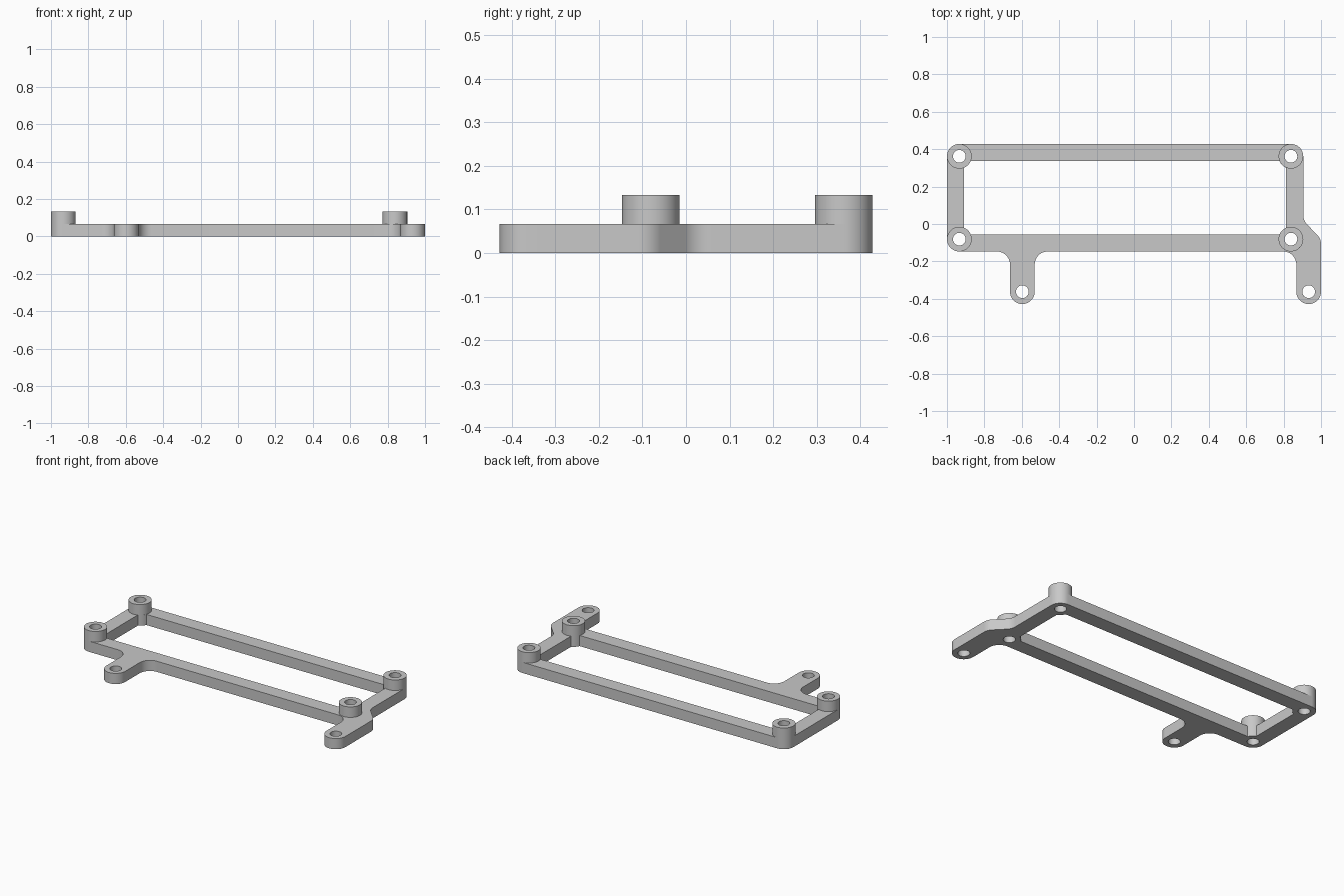
import bpy
from math import radians, sin, cos, acos, asin, degrees

if "Cube" in bpy.data.objects:
    bpy.data.objects.remove(bpy.data.objects["Cube"])

PLATE, TOP = 0.067, 0.133        # plate and post heights
R, HOLE, FILLET = 0.066, 0.034, 0.07
BAR = 0.092                      # width of the frame bars
LEFT, RIGHT, FRONT, BACK = -0.934, 0.839, -0.081, 0.362
TAB_Y = -0.362

grey = bpy.data.materials.new("plain grey")
grey.use_nodes = True
colour = (0.58, 0.58, 0.58, 1)
grey.diffuse_color = colour
grey.node_tree.nodes["Principled BSDF"].inputs["Base Color"].default_value = colour


def arc(cx, cy, r, start, end, steps=12):
    angles = [radians(start + (end - start) * i / steps) for i in range(steps + 1)]
    return [(cx + r * cos(a), cy + r * sin(a)) for a in angles]


def circle(cx, cy, r):
    return arc(cx, cy, r, 0, 360, 48)[:-1]


def extrude_outline(name, loops, z0, z1):
    """Fill the first loop, leave the others as holes, and extrude from z0 to z1."""
    curve = bpy.data.curves.new(name, "CURVE")
    curve.dimensions = "2D"
    curve.fill_mode = "BOTH"
    curve.extrude = (z1 - z0) / 2
    for loop in loops:
        spline = curve.splines.new("POLY")
        spline.points.add(len(loop) - 1)
        for point, (x, y) in zip(spline.points, loop):
            point.co = (x, y, 0, 1)
        spline.use_cyclic_u = True
    obj = bpy.data.objects.new(name, curve)
    bpy.context.collection.objects.link(obj)
    obj.location.z = (z0 + z1) / 2
    bpy.ops.object.select_all(action="DESELECT")
    obj.select_set(True)
    bpy.context.view_layer.objects.active = obj
    bpy.ops.object.convert(target="MESH")
    obj = bpy.context.object
    obj.name = name
    obj.data.materials.clear()
    obj.data.materials.append(grey)
    bpy.ops.object.shade_smooth_by_angle(angle=radians(30))


# Outer edge of the frame, with the two screw tabs and their fillets
fillet_y = FRONT - R - FILLET
tab_a, tab_b = -0.597, 0.934
outer = (
    arc(LEFT, BACK, R, 90, 180)
    + arc(LEFT, FRONT, R, 180, 270)
    + arc(tab_a - R - FILLET, fillet_y, FILLET, 90, 0)
    + arc(tab_a, TAB_Y, R, 180, 360, 24)
    + arc(tab_a + R + FILLET, fillet_y, FILLET, 180, 90)
    + arc(tab_b - R - FILLET, fillet_y, FILLET, 90, 0)
    + arc(tab_b, TAB_Y, R, 180, 360, 24)
    + arc(tab_b + R - FILLET, -0.108, FILLET, 0, 45)
    + arc(RIGHT + R + FILLET, 0.047, FILLET, 225, 180)
    + arc(RIGHT, BACK, R, 0, 90)
)

# Inner opening, where each corner post bulges in past the bars
inset = BAR - R
near, far = degrees(asin(inset / R)), degrees(acos(inset / R))
inner = (
    arc(LEFT, FRONT, R, far, near)
    + arc(RIGHT, FRONT, R, 180 - near, 180 - far)
    + arc(RIGHT, BACK, R, 180 + far, 180 + near)
    + arc(LEFT, BACK, R, -near, -far)
)

posts = {
    "back_right_post": (LEFT, BACK),
    "front_right_post": (LEFT, FRONT),
    "back_left_post": (RIGHT, BACK),
    "front_left_post": (RIGHT, FRONT),
}
centres = list(posts.values()) + [(tab_a, TAB_Y), (tab_b, TAB_Y)]
holes = [circle(x, y, HOLE) for x, y in centres]
extrude_outline("frame_plate", [outer, inner] + holes, 0, PLATE)

# Hollow standoff posts on the corners
for name, (x, y) in posts.items():
    extrude_outline(name, [circle(x, y, R), circle(x, y, HOLE)], PLATE, TOP)
